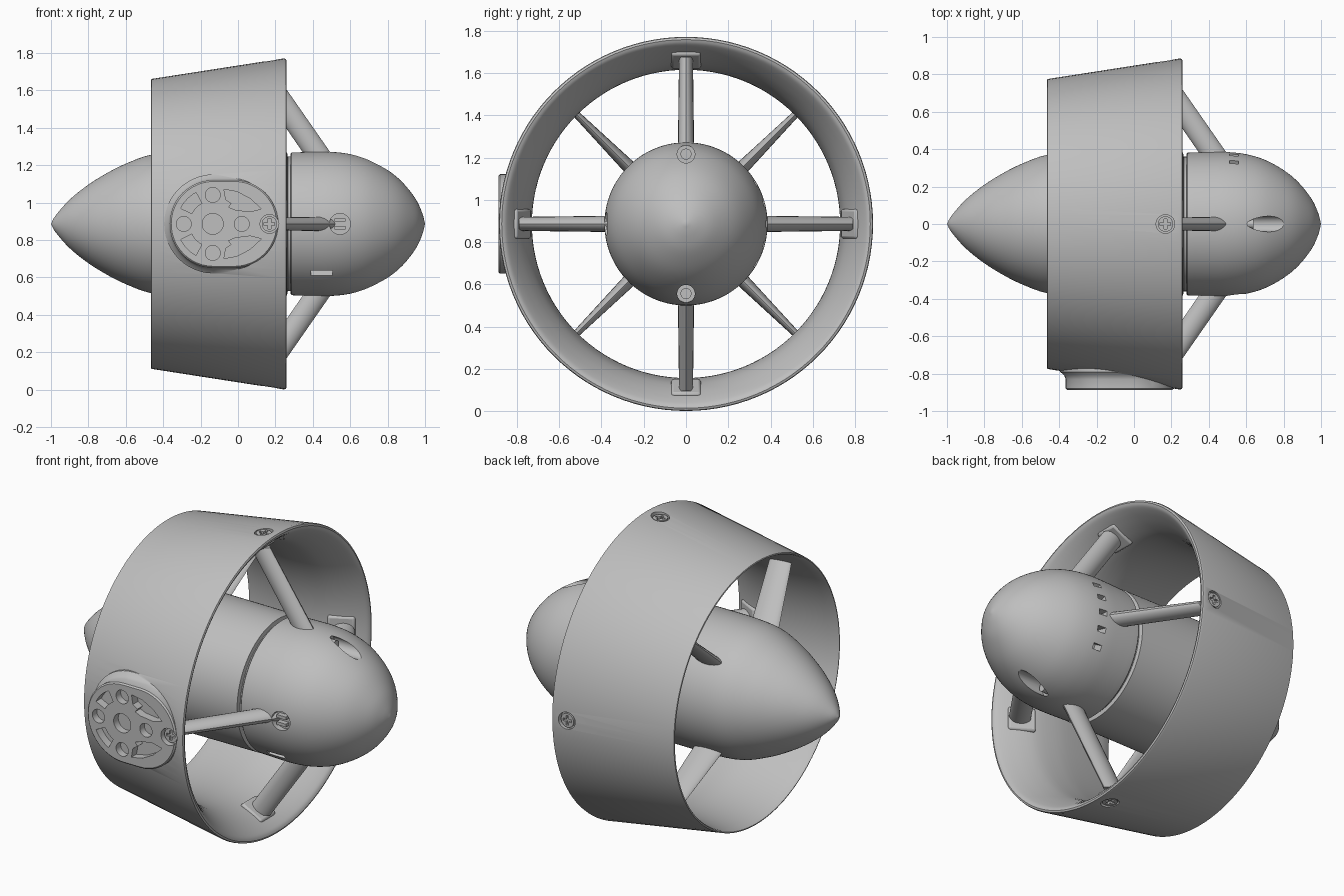
import bpy, bmesh
from math import sin, cos, pi, radians
from mathutils import Matrix, Vector

if "Cube" in bpy.data.objects:
    bpy.data.objects.remove(bpy.data.objects["Cube"])

AXIS_Z = 0.886
grey = bpy.data.materials.new("light_grey")
grey.use_nodes = True
grey.diffuse_color = (0.52, 0.52, 0.52, 1)
grey.node_tree.nodes["Principled BSDF"].inputs["Base Color"].default_value = grey.diffuse_color
parts = []


def finish(name, bm, keep=True):
    bmesh.ops.recalc_face_normals(bm, faces=bm.faces)
    me = bpy.data.meshes.new(name)
    bm.to_mesh(me)
    bm.free()
    me.materials.append(grey)
    ob = bpy.data.objects.new(name, me)
    bpy.context.collection.objects.link(ob)
    if keep:
        parts.append(ob)
    else:
        ob.hide_render = True
    return ob


def loft(name, rings, mat=None, keep=True, cap=True, loop=False):
    """Skin a list of equal-length rings; one-point rings become poles."""
    bm = bmesh.new()
    vr = [[bm.verts.new(p) for p in ring] for ring in rings]
    pairs = list(zip(vr, vr[1:])) + ([(vr[-1], vr[0])] if loop else [])
    for a, b in pairs:
        n = max(len(a), len(b))
        for i in range(n):
            j = (i + 1) % n
            if len(a) == 1:
                bm.faces.new((a[0], b[i], b[j]))
            elif len(b) == 1:
                bm.faces.new((a[i], a[j], b[0]))
            else:
                bm.faces.new((a[i], a[j], b[j], b[i]))
    if cap and not loop:
        for r in (vr[0], vr[-1]):
            if len(r) > 2:
                bm.faces.new(r)
    if mat:
        bm.transform(mat)
    return finish(name, bm, keep)


def revolve(name, profile, keep=True, loop=False, n=112):
    """Turn (x, radius) points around the x axis."""
    rings = []
    for x, r in profile:
        rings.append([(x, 0, 0)] if r == 0 else
                     [(x, r * cos(2 * pi * i / n), r * sin(2 * pi * i / n)) for i in range(n)])
    return loft(name, rings, keep=keep, loop=loop)


def smooth(pts, steps=4):
    """Catmull-Rom curve through the points."""
    p = [Vector(q) for q in pts]
    p = [2 * p[0] - p[1]] + p + [2 * p[-1] - p[-2]]
    out = []
    for a, b, c, d in zip(p, p[1:], p[2:], p[3:]):
        for k in range(steps):
            t = k / steps
            q = 0.5 * (2 * b + (c - a) * t + (2 * a - 5 * b + 4 * c - d) * t * t
                       + (3 * b - a - 3 * c + d) * t ** 3)
            out.append((q.x, max(q.y, 0)))
    return out + [tuple(pts[-1])]


def around(deg):
    return Matrix.Rotation(radians(deg), 4, 'X')


def rod(name, base, direction, radius, length, mat=None, keep=True, n=28):
    d = Vector(direction).normalized()
    q = d.to_track_quat('Z', 'Y')
    circle = [q @ Vector((radius * cos(2 * pi * i / n), radius * sin(2 * pi * i / n), 0))
              for i in range(n)]
    base = Vector(base)
    return loft(name, [[base + c for c in circle], [base + d * length + c for c in circle]],
                mat, keep)


def box(name, lo, hi, mat=None, keep=True):
    rings = [[(lo[0], lo[1], z), (hi[0], lo[1], z), (hi[0], hi[1], z), (lo[0], hi[1], z)]
             for z in (lo[2], hi[2])]
    return loft(name, rings, mat, keep)


def boolean(target, tool, op='DIFFERENCE'):
    m = target.modifiers.new("bool", 'BOOLEAN')
    m.operation, m.solver, m.object = op, 'EXACT', tool
    bpy.context.view_layer.update()
    bpy.context.view_layer.objects.active = target
    bpy.ops.object.modifier_apply(modifier=m.name)
    bpy.data.objects.remove(tool)


# Duct: conical outside, bell mouth inside
inner = smooth([(0.26, 0.872), (0.252, 0.856), (0.235, 0.84), (0.2, 0.815), (0.14, 0.78),
                (0.06, 0.748), (-0.05, 0.732), (-0.15, 0.73), (-0.3, 0.742), (-0.455, 0.762)], 3)
duct = revolve("duct", [(-0.465, 0.768), (-0.463, 0.775), (0.245, 0.885), (0.256, 0.882)] + inner,
               loop=True)


# Mounting pad on the front side of the duct
def stadium(off, y, n=24):
    ring = []
    for side in (1, -1):
        for i in range(n + 1):
            a = -pi / 2 + pi * i / n + (0 if side > 0 else pi)
            ring.append((-0.075 + side * 0.055 + (0.235 + off) * cos(a), y, (0.235 + off) * sin(a)))
    return ring


pad = loft("pad", [stadium(o, y) for o, y in
                   ((-0.008, -0.888), (0, -0.88), (0, -0.83), (0.008, -0.81), (0.03, -0.79), (0.03, -0.6))],
           keep=False)
core = revolve("core", [(-0.6, 0), (-0.6, 0.724), (0.4, 0.879), (0.4, 0)], keep=False)
boolean(pad, core)
boolean(duct, pad, 'UNION')

# Pad sockets and pockets
PX = -0.135
for dx, dz, r in ((0, 0, 0.056), (0.155, 0, 0.04), (-0.155, 0, 0.04), (0, 0.155, 0.04), (0, -0.155, 0.04)):
    boolean(duct, rod("socket", (PX + dx, -0.845, dz), (0, -1, 0), r, 0.2, keep=False))
arc = [radians(a) for a in range(118, 156, 6)]
left_pocket = ([(0.19 * cos(a), 0.19 * sin(a)) for a in arc]
               + [(0.125 * cos(a), 0.125 * sin(a)) for a in reversed(arc)])
right_pocket = [(0.06, 0.185), (0.13, 0.172), (0.2, 0.135), (0.26, 0.08), (0.2, 0.065),
                (0.12, 0.075), (0.085, 0.09), (0.1, 0.11), (0.07, 0.13)]
for shape in (left_pocket, right_pocket):
    for s in (1, -1):
        boolean(duct, loft("pocket", [[(PX + x, y, s * z) for x, z in shape] for y in (-1, -0.84)],
                           keep=False))

# Tail body with the step behind the nose
tail = revolve("tail_body", smooth([(-1, 0), (-0.975, 0.045), (-0.9, 0.13), (-0.8, 0.21), (-0.7, 0.272),
                                    (-0.6, 0.322), (-0.465, 0.37), (-0.3, 0.384), (-0.15, 0.385)])
               + [(0.262, 0.383), (0.266, 0.36), (0.3, 0.36), (0.3, 0)])

# Nose body
nose = revolve("nose_body", [(0.282, 0), (0.282, 0.376), (0.287, 0.381)]
               + smooth([(0.3, 0.382), (0.4, 0.385), (0.5, 0.385), (0.6, 0.373), (0.7, 0.343), (0.8, 0.288),
                         (0.88, 0.222), (0.95, 0.133), (0.985, 0.058), (1, 0)]))

# Screw bores in the nose, above and below
for a in (0, 180):
    boolean(nose, rod("bore", (0.6, 0, 0.33), (1, 0, 0), 0.042, 0.6, around(a), False))
    rod("nose_screw", (0.58, 0, 0.33), (1, 0, 0), 0.026, 0.06, around(a))

# Vent slots on the back, cable port and slot on the front
for k in range(-2, 3):
    boolean(nose, box("vent", (0.51, -0.016, 0.32), (0.56, 0.016, 0.5), around(-90 + 15 * k), False))
boolean(nose, box("slot", (0.39, -0.018, 0.34), (0.505, 0.018, 0.5), around(133), False))
boolean(nose, rod("port", (0.545, 0, 0.345), (0, 0, 1), 0.056, 0.2, around(90), False))
box("cable_port_clip", (0.515, 0.012, 0.33), (0.575, 0.03, 0.375), around(90))
box("cable_port_clip", (0.515, -0.03, 0.33), (0.575, -0.012, 0.375), around(90))


# Struts and vanes: lens sections lofted outward
def blade(name, sections, deg, n=20):
    rings = []
    for r, x0, x1, half in sections:
        ring = []
        for i in range(n):
            a = 2 * pi * i / n
            ring.append(((x0 + x1) / 2 + (x1 - x0) / 2 * cos(a),
                         half * sin(a) * abs(sin(a)) ** 0.3, r))
        rings.append(ring)
    loft(name, rings, around(deg))


for i, side in enumerate(("top", "front", "bottom", "back")):
    deg = 90 * i
    blade(side + "_strut", [(0.33, 0.38, 0.53, 0.042), (0.385, 0.345, 0.492, 0.038),
                            (0.79, 0.065, 0.21, 0.033)], deg)
    blade(side + "_vane", [(0.34, -0.43, -0.25, 0.034), (0.75, -0.32, -0.18, 0.016)], deg + 45)

    # Strut foot set into the bell mouth
    tilt = Matrix.Translation((0.135, 0, 0.77)) @ Matrix.Rotation(radians(-28), 4, 'Y')
    foot = box(side + "_strut_foot", (-0.075, -0.07, -0.006), (0.075, 0.07, 0.03), around(deg) @ tilt)
    bevel = foot.modifiers.new("bevel", 'BEVEL')
    bevel.width, bevel.segments = 0.012, 2

    # Countersunk cross-head screw on the outside
    boolean(duct, rod("recess", (0.168, 0, 0.852), (0, 0, 1), 0.05, 0.2, around(deg), False))
    head = rod(side + "_screw", (0.168, 0, 0.835), (0, 0, 1), 0.041, 0.032, around(deg))
    for w, h in ((0.028, 0.008), (0.008, 0.028)):
        boolean(head, box("cross", (0.168 - w, -h, 0.853), (0.168 + w, h, 0.9), around(deg), False))

# Lift onto the ground and shade
for ob in parts:
    ob.location.z = AXIS_Z
    bpy.ops.object.select_all(action='DESELECT')
    ob.select_set(True)
    bpy.context.view_layer.objects.active = ob
    bpy.ops.object.shade_smooth_by_angle(angle=radians(30))
